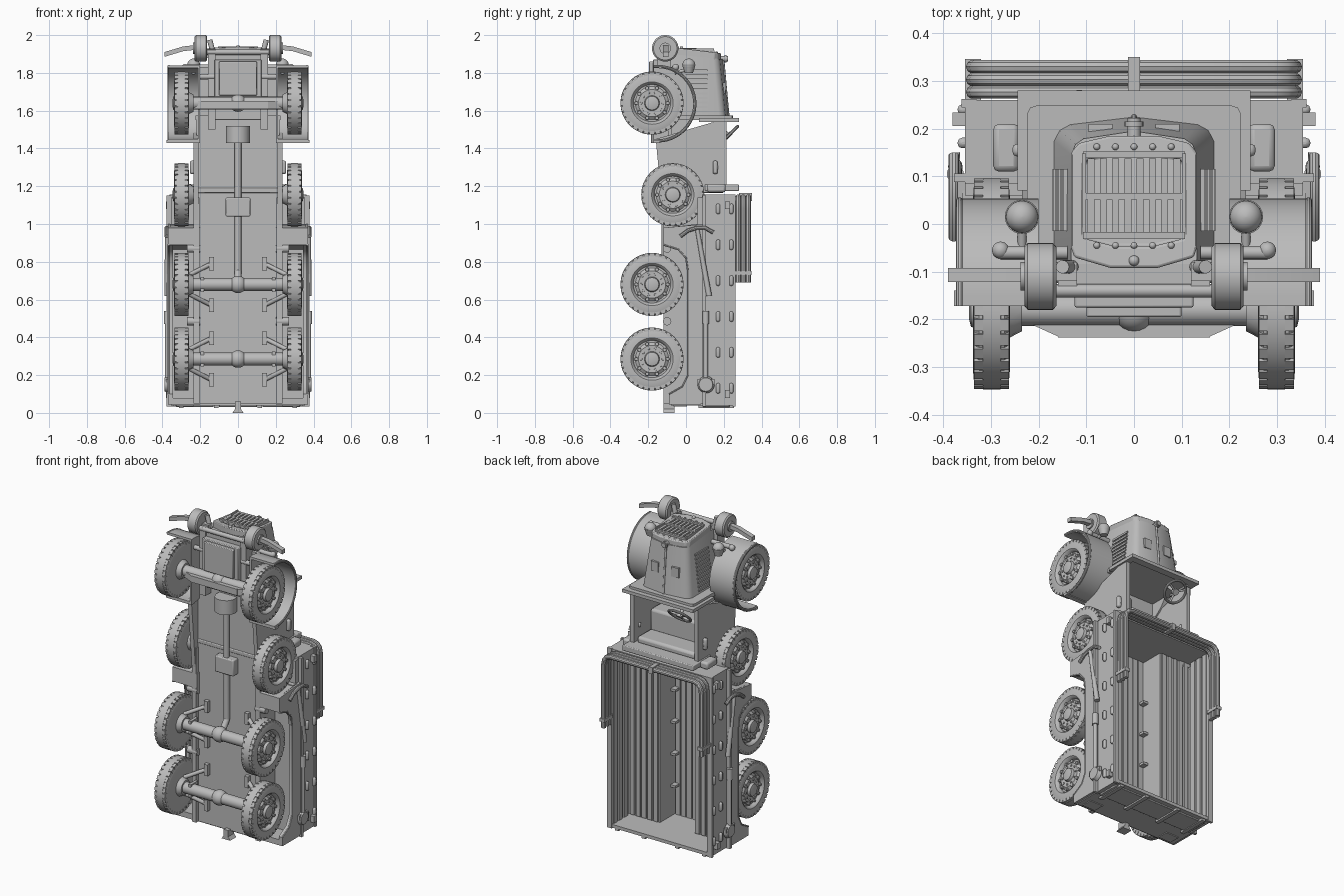
import bpy, bmesh
from math import sin, cos, pi
from mathutils import Vector

old = bpy.data.objects.get("Cube")
if old:
    bpy.data.objects.remove(old)

grey = bpy.data.materials.new("plain grey")
grey.use_nodes = True
GREY = (0.5, 0.5, 0.5, 1)
grey.diffuse_color = GREY
for node in grey.node_tree.nodes:
    if node.type == 'BSDF_PRINCIPLED':
        node.inputs["Base Color"].default_value = GREY
parts = []


def finish(name, mesh, mirror=False, bevel=0):
    ob = bpy.data.objects.new(name, mesh)
    bpy.context.collection.objects.link(ob)
    mesh.materials.clear()
    mesh.materials.append(grey)
    if bevel:
        mod = ob.modifiers.new("bevel", 'BEVEL')
        mod.width, mod.segments = bevel, 2
    if mirror:
        ob.modifiers.new("mirror", 'MIRROR').use_mirror_merge = False
    parts.append(ob)


def make(name, *solids, **opts):
    """Every solid is a list of point rings, skinned and capped."""
    bm = bmesh.new()
    for rings in solids:
        vs = [[bm.verts.new(p) for p in ring] for ring in rings]
        n = len(vs[0])
        for a, b in zip(vs, vs[1:]):
            for i in range(n):
                j = (i + 1) % n
                bm.faces.new((a[i], a[j], b[j], b[i]))
        bm.faces.new(vs[0])
        bm.faces.new(vs[-1])
    bmesh.ops.recalc_face_normals(bm, faces=bm.faces)
    mesh = bpy.data.meshes.new(name)
    bm.to_mesh(mesh)
    bm.free()
    finish(name, mesh, **opts)


def box(x, y, z):
    return [[(x[0], y[0], h), (x[1], y[0], h), (x[1], y[1], h), (x[0], y[1], h)] for h in z]


def block(cx, cy, cz, sx, sy, sz):
    return box((cx - sx / 2, cx + sx / 2), (cy - sy / 2, cy + sy / 2), (cz - sz / 2, cz + sz / 2))


def side(yz, x):
    return [[(h, y, z) for y, z in yz] for h in x]


def lathe(profile, origin, axis, seg=32):
    axis, origin = Vector(axis).normalized(), Vector(origin)
    u = axis.orthogonal().normalized()
    v = axis.cross(u)
    return [[origin + axis * h + (u * cos(2 * pi * i / seg) + v * sin(2 * pi * i / seg)) * r
             for i in range(seg)] for r, h in profile]


def rod(a, b, r, r2=None, seg=16):
    d = Vector(b) - Vector(a)
    return lathe([(r, 0), (r2 or r, d.length)], a, d, seg)


def ball(c, r):
    return lathe([(r * sin(pi * (i + .1) / 12.2), -r * cos(pi * (i + .1) / 12.2)) for i in range(13)],
                 c, (0, 0, 1), 24)


def tube(name, pts, r, cyclic=False, **opts):
    cu = bpy.data.curves.new(name, 'CURVE')
    cu.dimensions, cu.bevel_depth, cu.bevel_resolution = '3D', r, 3
    cu.use_fill_caps = True
    sp = cu.splines.new('POLY')
    sp.points.add(len(pts) - 1)
    sp.use_cyclic_u = cyclic
    for p, q in zip(sp.points, pts):
        p.co = (*q, 1)
    tmp = bpy.data.objects.new(name + "_path", cu)
    mesh = bpy.data.meshes.new_from_object(tmp)
    bpy.data.objects.remove(tmp)
    finish(name, mesh, **opts)


def arch(r, n=24):
    """Half circle over the front wheel with short straight ends."""
    mid = [(-.15 + r * sin(pi * i / n), 1.637 + r * cos(pi * i / n)) for i in range(n + 1)]
    return [(-.172, 1.637 + r)] + mid + [(-.172, 1.637 - r)]


# Wheels: tyre with notched edges, dished rim, nuts and hub
TYRE = [(.09, .262), (.105, .26), (.14, .261), (.157, .266), (.162, .272), (.162, .279), (.167, .28), (.167, .317),
        (.162, .318), (.162, .325), (.157, .332), (.145, .337), (.112, .338), (.104, .332), (.098, .316),
        (.088, .316), (.072, .328), (.04, .326), (.036, .342), (.02, .346)]
AXLES = {"front": 1.64, "middle": .68, "rear": .285}
for label, y, z in [(k, -.18, v) for k, v in AXLES.items()] + [("spare", -.07, 1.155)]:
    solids = [lathe(TYRE, (0, y, z), (1, 0, 0), 64)]
    for i in range(32):
        t = 2 * pi * i / 32
        rad, tan = Vector((0, cos(t), sin(t))), Vector((0, -sin(t), cos(t)))
        for x0, x1 in ((.262, .281), (.316, .336)):
            solids.append([[Vector((x, y, z)) + rad * r + tan * w for x, w in
                            ((x0, -.0125), (x1, -.0125), (x1, .0125), (x0, .0125))] for r in (.145, .166)])
    for i in range(10):
        t = 2 * pi * i / 10
        for r, s in ((.058, .008), (.083, .011)):
            solids.append(rod((.315, y + r * cos(t), z + r * sin(t)),
                              (.332, y + r * cos(t), z + r * sin(t)), s, s * .8, 10))
    solids.append(rod((.235, y, z), (.264, y, z), .045, .06))
    make(label + "_wheels", *solids, mirror=True)

# Axles, differentials, suspension arms and driveline
for label, z in AXLES.items():
    make(label + "_axle", rod((-.25, -.18, z), (.25, -.18, z), .034), ball((0, -.18, z), .046))
for label in ("middle", "rear"):
    z = AXLES[label]
    make(label + "_arms", *[rod((.14, -.1, z + s * .11), (.26, -.16, z + s * .05), .012) for s in (1, -1)],
         *[block(.14, -.1, z + s * .11, .025, .04, .07) for s in (1, -1)],
         block(.19, -.17, z, .018, .07, .08), mirror=True)
make("front_axle_beam", box((-.16, .16), (-.238, -.21), (1.61, 1.65)))
make("front_axle_ends", [[(x, y, z) for y, z in ((a, 1.61), (b, 1.61), (b, 1.65), (a, 1.65))]
                         for x, a, b in ((.155, -.238, -.205), (.25, -.195, -.15))], mirror=True)
make("drive_shaft", rod((0, -.115, 1.45), (0, -.11, .75), .018), rod((0, -.11, .75), (0, -.16, .68), .018))
make("gearbox_bell", rod((0, -.12, 1.43), (0, -.12, 1.52), .064))
make("transfer_case", block(0, -.11, 1.09, .13, .06, .1), bevel=.006)
make("frame_pivots", *[rod((.2, -.1, z), (.27, -.1, z), .022) for z in (.485, .87)], mirror=True)

# Chassis, engine underside and tow hook
make("chassis", box((-.235, .235), (-.095, -.07), (.05, 1.15)))
make("chassis_sides", box((.205, .235), (-.12, .07), (.05, 1.14)), mirror=True)
make("front_rails", box((.12, .16), (-.15, -.08), (1.5, 1.92)), mirror=True)
make("engine_sump", box((-.1, .1), (-.195, -.1), (1.68, 1.86)), box((-.15, .15), (-.14, -.08), (1.55, 1.9)),
     box((-.125, .125), (-.175, -.1), (1.64, 1.87)), bevel=.004)
make("front_cross_members", *[rod((-.2, -.14, z), (.2, -.14, z), .014) for z in (1.78, 1.91)])
make("tow_hook", [[(x * w, y, z) for x, y in ((-1, -.12), (1, -.12), (1, -.06), (-1, -.06))]
                  for w, z in ((.03, 0), (.015, .02), (.015, .06))])

# Cargo bed with benches along a sunken floor
make("bed_walls", box((.335, .355), (.085, .26), (.04, 1.15)), mirror=True)
make("bed_ends", box((-.355, .355), (.085, .26), (1.13, 1.155)), box((-.355, .355), (-.08, .26), (.04, .06)),
     box((-.235, .235), (-.09, .09), (1.13, 1.155)))
make("benches", box((.12, .355), (.06, .085), (.05, 1.14)), box((.12, .135), (-.08, .08), (.05, 1.14)), mirror=True)
make("bench_slats", *[box((x, x + .028), (.08, .097), (.065, 1.125)) for x in (.13, .17, .21, .25, .29)],
     *[box((.325, .338), (y, y + .035), (.06, 1.13)) for y in (.11, .16, .21)],
     *[box((x, x + .032), (-.075, -.058), (.06, 1.13)) for x in (.004, .043, .082)], mirror=True)
make("footwell_brackets", *[block(.105, -.04, z, .035, .04, .015) for z in (.25, .45, .65, .85)], mirror=True)
make("bed_rim", box((.33, .362), (.245, .262), (.035, 1.157)), mirror=True)
make("bed_hinges", *[block(.358, y, .13 + .19 * i, .024, .022, .055) for i in range(6) for y in (.17, .24)],
     mirror=True, bevel=.009)
make("bed_cleats", *[block(.367, .22, z, .028, .028, .04) for z in (.1, 1.1)], mirror=True)
make("side_ledges", box((.34, .378), (.088, .106), (.035, 1.152)), mirror=True)
make("tailgate_panels", *[block(x, .16, .037, .2, .14, .012) for x in (-.23, 0, .23)], bevel=.003)
make("tailgate_straps", *[block(x, .16, .034, .025, .19, .016) for x in (-.3, -.115, .115, .3)],
     *[block(x, -.03, .045, .09, .07, .02) for x in (-.28, .28)])

# Lower skirts with the rear wheel arch
ARCH = [(-.12, .89), (-.04, .865), (0, .82), (.01, .75), (.01, .2), (-.02, .14), (-.09, .1)]
make("skirts", side([(-.09, .05), (.1, .05), (.1, 1), (-.12, .98)] + ARCH, (.345, .37)), mirror=True)
make("arch_boxes", side([(-.12, .98), (.07, 1), (.07, .86), (-.12, .89)], (.2, .36)),
     box((.2, .37), (-.09, .08), (.045, .08)), box((.2, .36), (.03, .07), (.05, 1)), mirror=True)
tube("arch_lips", [(.368, y, z) for y, z in ARCH], .005, mirror=True)

# Folded canopy bows
for i, y in enumerate((.277, .303, .33)):
    half = [(.338, .69), (.338, 1.08), (.332, 1.115), (.316, 1.135), (.29, 1.143)]
    tube("canopy_bow_%d" % (i + 1), [(x, y, z) for x, z in half] + [(-x, y, z) for x, z in half[::-1]], .0145)
make("bow_straps", block(.338, .303, .74, .034, .086, .02), mirror=True)
make("middle_strap", block(0, .315, 1.143, .026, .07, .04))

# Tools on the sides
make("pickaxe_handle", rod((.375, .06, .97), (.375, .122, .62), .011, .015), mirror=True)
tube("pickaxe_head", [(.378, y, z) for y, z in ((-.03, .935), (.01, .965), (.06, .98), (.1, .98), (.145, .955))],
     .011, mirror=True)
make("shovel", rod((.375, .105, .54), (.375, .105, .18), .012), rod((.375, .105, .54), (.375, .105, .47), .018),
     rod((.365, .105, .15), (.388, .105, .15), .046, .036, 24),
     side([(.06, .15), (.15, .15), (.15, .18), (.06, .18)], (.366, .382)), mirror=True)

# Open cab
make("cab_sides", side([(-.16, 1.45), (.215, 1.56), (.215, 1.2), (.1, 1.17), (-.12, 1.02)], (.21, .235)), mirror=True)
make("cab_floor", side([(-.095, 1.14), (-.095, 1.57), (-.075, 1.57), (-.075, 1.14)], (-.22, .22)))
make("cab_back", box((-.235, .235), (-.1, .2), (1.165, 1.19)), box((-.245, .245), (.1, .28), (1.175, 1.21)), bevel=.005)
make("seat", box((-.2, .2), (-.06, .07), (1.19, 1.37)), box((-.2, .2), (.06, .2), (1.2, 1.245)), bevel=.015)
make("door_handles", block(.24, .155, 1.3, .03, .026, .07), block(.225, .16, 1.3, .05, .02, .03),
     mirror=True, bevel=.009)
make("side_boxes", block(.268, .16, 1.19, .055, .1, .045), mirror=True, bevel=.012)
COWL = [(-.225, -.1), (.225, -.1), (.225, .23), (.218, .244), (.2, .25), (-.2, .25), (-.218, .244), (-.225, .23)]
make("firewall", [[(x, y, z) for x, y in COWL] for z in (1.55, 1.575)])
make("windshield_frame", box((-.245, .245), (.235, .28), (1.54, 1.56)),
     *[box(x, (.07, .28), (1.54, 1.56)) for x in ((.205, .245), (-.245, -.205))])
tilt = Vector((0, .7, -.7))
hub = Vector((-.115, .225, 1.468))
ux, uy = Vector((1, 0, 0)), tilt.cross(Vector((1, 0, 0))).normalized()


def spoke(t, r):
    return hub + (ux * cos(t) + uy * sin(t)) * r


tube("steering_wheel", [spoke(pi * i / 16, .068) for i in range(32)], .008, True)
make("steering_column", rod(hub, hub - tilt * .1, .01), rod(hub - tilt * .01, hub + tilt * .01, .02),
     *[rod(hub, spoke(t, .066), .006) for t in (pi / 2, pi * 7 / 6, pi * 11 / 6)])


# Bonnet, louvres and radiator
def bonnet(w, low, top, z, lean=0):
    half = [(w, low), (w, top - .05), (w * .93, top - .028), (w * .8, top - .016)]
    pts = half + [(0, top)] + [(-x, y) for x, y in half[::-1]]
    return [(x, y, z - lean * (y - low)) for x, y in pts]


make("bonnet", [bonnet(.168, -.09, .225, 1.57), bonnet(.132, -.085, .195, 1.9, .1)])
make("bonnet_hinge", rod((0, .224, 1.575), (0, .196, 1.88), .006))
make("bonnet_hatches", *[block(x, .2, 1.72, .05, .02, .06) for x in (-.07, .07)])
make("bonnet_louvres", *[block(.163 - (z - 1.58) * .109, .05, z, .02, .13, .012)
                         for z in [1.595 + .024 * i for i in range(10)]], mirror=True)
FACE = [(-.05, -.092), (.05, -.092), (.125, -.07), (.132, -.05), (.132, .15), (.115, .17), (.05, .185),
        (-.05, .185), (-.115, .17), (-.132, .15), (-.132, -.05), (-.125, -.07)]
OPENING = [(x * .82, .06 + (y - .06) * .7) for x, y in FACE]


def front(y):
    return 1.937 - .12 * (y + .09)


make("radiator_shell", [[(x, y, front(y) - d) for x, y in outline]
                        for outline, d in ((FACE, .055), (FACE, 0), (OPENING, 0), (OPENING, .022))], bevel=.005)
make("grille_bars", *[block(-.09 + i * .0257, y, front(y) - .008, .015, .075, .03) for i in range(8) for y in (.1, .018)],
     *[block(0, y, front(y) - .003, .214, .014, .028) for y in (.145, .058, -.024)],
     *[block(x, .06, front(.06) - .002, .008, .175, .024) for x in (-.105, .105)])
make("grille_rivets", *[ball((.039 * i, y, front(y)), .007) for i in range(-2, 3) for y in (.162, -.045)],
     ball((0, -.077, front(-.077)), .011))
make("radiator_cap", rod((0, .18, 1.875), (0, .222, 1.875), .014), rod((0, .205, 1.875), (0, .215, 1.875), .02))

# Front mudguards, lamps, rollers and bumper
make("mudguards", side(arch(.203) + arch(.188)[::-1], (.2, .37)), side(arch(.2), (.2, .212)), mirror=True)
tube("mudguard_lips", [(.366, y, z) for y, z in arch(.198)], .008, mirror=True)
make("mudguard_tails", side([(-.172, 1.43), (-.14, 1.43), (-.14, 1.445), (-.172, 1.445)], (.2, .378)),
     box((.13, .21), (-.09, -.07), (1.55, 1.83)), mirror=True)
make("headlamps", ball((.235, .015, 1.842), .034), rod((.235, .015, 1.8), (.235, .015, 1.845), .022, .036, 24),
     rod((.235, .015, 1.82), (.235, -.06, 1.8), .009), mirror=True)
make("lamp_bars", rod((.14, -.06, 1.83), (.28, -.06, 1.83), .014), ball((.28, -.055, 1.83), .018), mirror=True)
make("bumper_rollers", lathe([(.03, .163), (.062, .163), (.07, .17), (.07, .223), (.062, .23), (.03, .23),
                              (.03, .238)], (0, -.11, 1.93), (1, 0, 0), 40), mirror=True)
make("bumper_blades", [[(x, -.122, z), (x, -.092, z), (x, -.092, z + .025), (x, -.122, z + .025)]
                       for x, z in ((.2, 1.925), (.29, 1.915), (.39, 1.885))], mirror=True)
make("tow_pins", rod((.13, -.09, 1.9), (.15, -.09, 1.975), .014), box((.12, .17), (-.12, -.08), (1.88, 1.93)), mirror=True)

# Soft shading on round parts, crisp edges elsewhere
bpy.ops.object.select_all(action='DESELECT')
for ob in parts:
    ob.select_set(True)
bpy.context.view_layer.objects.active = parts[0]
bpy.ops.object.shade_smooth_by_angle(angle=.6)
